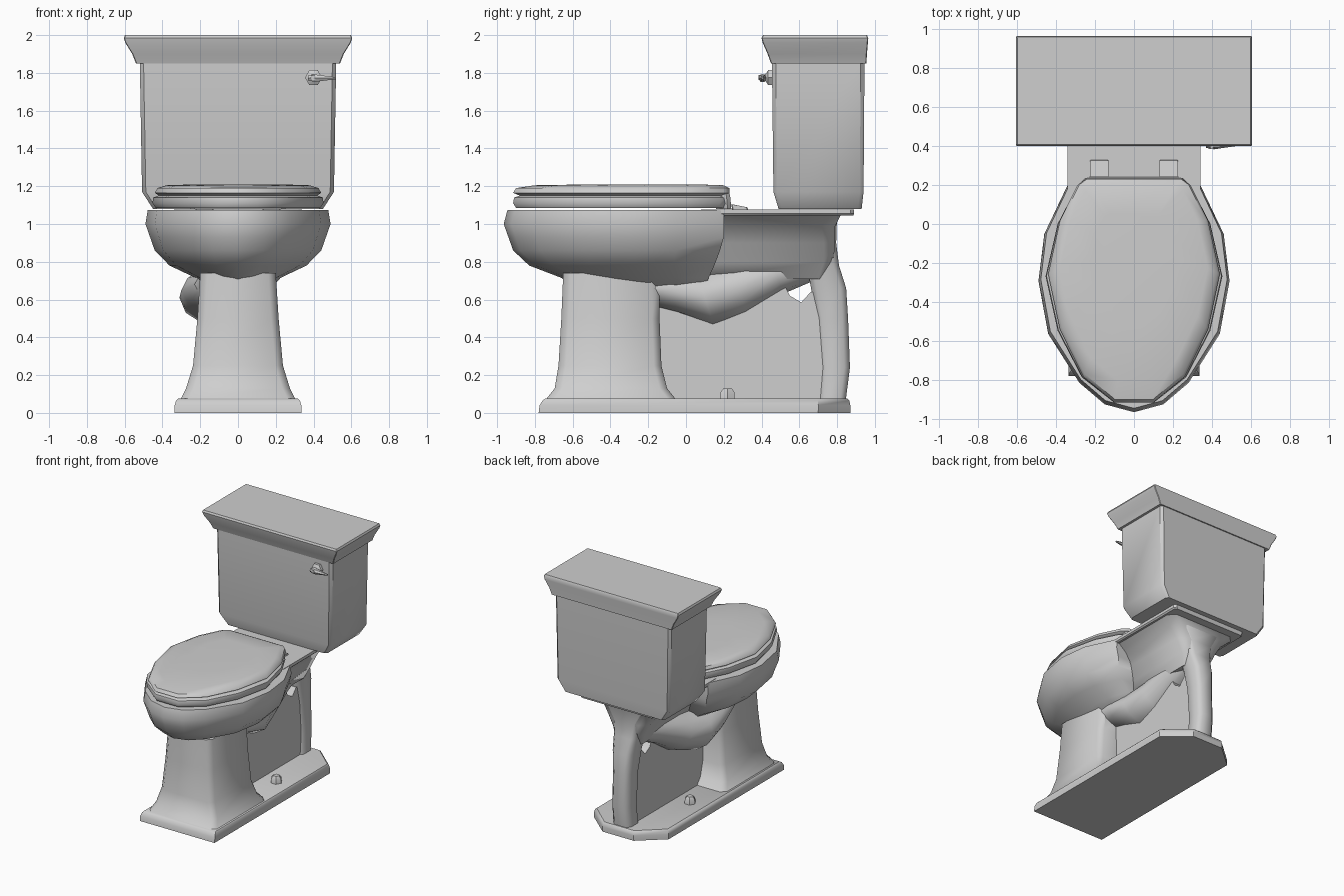
import bpy, bmesh, math
from mathutils import Vector

cube = bpy.data.objects.get("Cube")
if cube:
    bpy.data.objects.remove(cube, do_unlink=True)

porcelain = bpy.data.materials.new("grey_porcelain")
porcelain.use_nodes = True
colour = (0.62, 0.62, 0.62, 1)
porcelain.diffuse_color = colour
porcelain.node_tree.nodes["Principled BSDF"].inputs["Base Color"].default_value = colour


def loft(name, rings, angle=40):
    """Skin a list of equal-length closed rings and cap both ends."""
    bm = bmesh.new()
    loops = [[bm.verts.new(p) for p in ring] for ring in rings]
    n = len(loops[0])
    for a, b in zip(loops, loops[1:]):
        for i in range(n):
            j = (i + 1) % n
            bm.faces.new((a[i], a[j], b[j], b[i]))
    bm.faces.new(loops[0])
    bm.faces.new(loops[-1])
    bmesh.ops.recalc_face_normals(bm, faces=bm.faces)
    mesh = bpy.data.meshes.new(name)
    bm.to_mesh(mesh)
    bm.free()
    mesh.materials.append(porcelain)
    obj = bpy.data.objects.new(name, mesh)
    bpy.context.collection.objects.link(obj)
    bpy.ops.object.select_all(action="DESELECT")
    obj.select_set(True)
    bpy.context.view_layer.objects.active = obj
    bpy.ops.object.shade_smooth_by_angle(angle=math.radians(angle))
    return obj


def rect(z, w, y0, y1, c=0.02):
    """Horizontal rectangle of half width w with chamfered corners."""
    return [Vector((x, y, z)) for x, y in (
        (w - c, y0), (w, y0 + c), (w, y1 - c), (w - c, y1),
        (c - w, y1), (-w, y1 - c), (-w, y0 + c), (c - w, y0))]


def egg(half, z, s, y0, y1):
    """Mirror a half outline, scale its width and fit it between y0 and y1."""
    a, b = half[0][1], half[-1][1]
    fit = [(x * s, y0 + (y - a) / (b - a) * (y1 - y0)) for x, y in half]
    left = [(-x, y) for x, y in reversed(fit) if x > 0]
    return [Vector((x, y, z)) for x, y in fit + left]


def ellipse(centre, u, v, n):
    turn = [2 * math.pi * i / n for i in range(n)]
    return [Vector(centre) + Vector(u) * math.cos(t) + Vector(v) * math.sin(t) for t in turn]


# Tank and flared tank lid
loft("tank", [rect(1.08, .45, .49, .93), rect(1.17, .508, .463, .94),
              rect(1.86, .52, .455, .945)])
loft("tank_lid", [rect(z, w, y0, y1, .004) for z, w, y0, y1 in (
    (1.85, .54, .45, .955), (1.9, .56, .432, .958), (1.96, .597, .406, .963),
    (1.985, .605, .4, .965), (2.0, .598, .407, .958))], 35)

# Flush handle
loft("handle_stem", [ellipse((.4, y, 1.775), (r, 0, 0), (0, 0, r), 6)
                     for y, r in ((.46, .045), (.435, .045), (.42, .02), (.385, .015))])
loft("handle_lever", [ellipse((x, .405, 1.772), (0, r, 0), (0, 0, r), 6)
                      for x, r in ((.37, .015), (.41, .022), (.52, .006))])

# Bowl
bowl_half = [(0, -.96), (.15, -.92), (.28, -.81), (.44, -.56),
             (.49, -.29), (.46, -.05), (.34, .2)]
loft("bowl", [egg(bowl_half, *level) for level in (
    (.66, .36, -.6, .1), (.715, .46, -.66, .12), (.78, .74, -.83, .15),
    (.86, .9, -.915, .18), (.93, .95, -.94, .2), (1.0, 1, -.965, .2),
    (1.075, .975, -.945, .2))], 60)

# Seat ring and closed cover
seat_half = [(.1, -.9), (.26, -.77), (.38, -.53), (.44, -.25),
             (.38, .02), (.29, .2), (.25, .23)]
loft("seat", [egg(seat_half, *level) for level in (
    (1.085, .99, -.9, .2), (1.11, 1.03, -.915, .21), (1.14, 1.02, -.91, .21),
    (1.15, .96, -.88, .2))], 50)
loft("seat_cover", [egg(seat_half, *level) for level in (
    (1.15, .95, -.88, .21), (1.165, 1.0, -.915, .23), (1.19, .97, -.9, .23),
    (1.205, .86, -.8, .2), (1.21, .5, -.5, .05))], 50)
loft("seat_back_edge", [rect(1.08, .25, .16, .24), rect(1.14, .27, .16, .235),
                        rect(1.19, .26, .16, .225)])

# Hinges and floor bolt caps on both sides
for side, label in ((1, "left"), (-1, "right")):
    hinge = rect(1.07, .048, .245, .33, .005), rect(1.105, .048, .24, .325, .005)
    for p in hinge[1]:
        p.z -= (p.y - .24) * .2
    obj = loft(label + "_hinge", hinge)
    obj.location.x = side * .178
    loft(label + "_bolt_cap", [ellipse((side * .19, .22, z), (r, 0, 0), (0, r, 0), 6)
                               for z, r in ((.06, .045), (.11, .042), (.13, .025))])

# Rear deck with the neck below it
loft("deck", [rect(1.045, .33, .08, .885), rect(1.055, .34, .08, .89),
              rect(1.078, .34, .08, .89)])
loft("neck", [rect(z, w, y0, y1, c) for z, w, y0, y1, c in (
    (.71, .1, 0, .74, .04), (.8, .14, -.05, .78, .05), (.9, .19, -.05, .79, .06),
    (.99, .25, -.05, .79, .07), (1.05, .32, -.05, .82, .05))], 60)

# Front column
loft("front_column", [rect(z, w, y0, y1, .04) for z, w, y0, y1 in (
    (.04, .32, -.76, -.04), (.08, .3, -.735, -.06), (.13, .275, -.695, -.1),
    (.25, .238, -.675, -.13), (.5, .215, -.66, -.14), (.74, .2, -.65, -.14))], 45)

# Floor plinth, square in front and cut back at the rear corners
plinth_half = [(.335, -.78), (.335, .7), (.14, .87)]
loft("plinth", [egg(plinth_half, *level) for level in (
    (0, 1, -.78, .87), (.04, 1, -.775, .87), (.065, .98, -.76, .865),
    (.075, .95, -.745, .855))], 40)

# Curved trapway, bulging more to one side
loft("trapway", [ellipse((x, y, z), (w, 0, 0), (0, -h * .3, h), 12)
                 for x, y, z, w, h in (
    (-.03, -.3, .68, .2, .1), (-.05, -.08, .65, .25, .13), (-.06, .1, .61, .25, .16),
    (-.05, .28, .66, .2, .15), (-.02, .48, .74, .14, .11), (0, .7, .8, .09, .08))], 60)

# Web wall below the trapway, dipping under the rear opening
web = [(-.16, .06), (.74, .06), (.74, .64), (.66, .64), (.61, .585), (.55, .62),
       (.52, .68), (.3, .68), (-.16, .68)]
loft("web_wall", [[Vector((x, y, z)) for y, z in web] for x in (-.06, .06)])

# Rear leg
loft("rear_leg", [rect(z, w, y0, y1, .03) for z, w, y0, y1 in (
    (.06, .08, .7, .845), (.24, .075, .71, .868), (.5, .075, .69, .858),
    (.66, .085, .662, .848), (.78, .1, .64, .81), (.9, .12, .62, .795),
    (1.05, .2, .58, .8))], 50)
